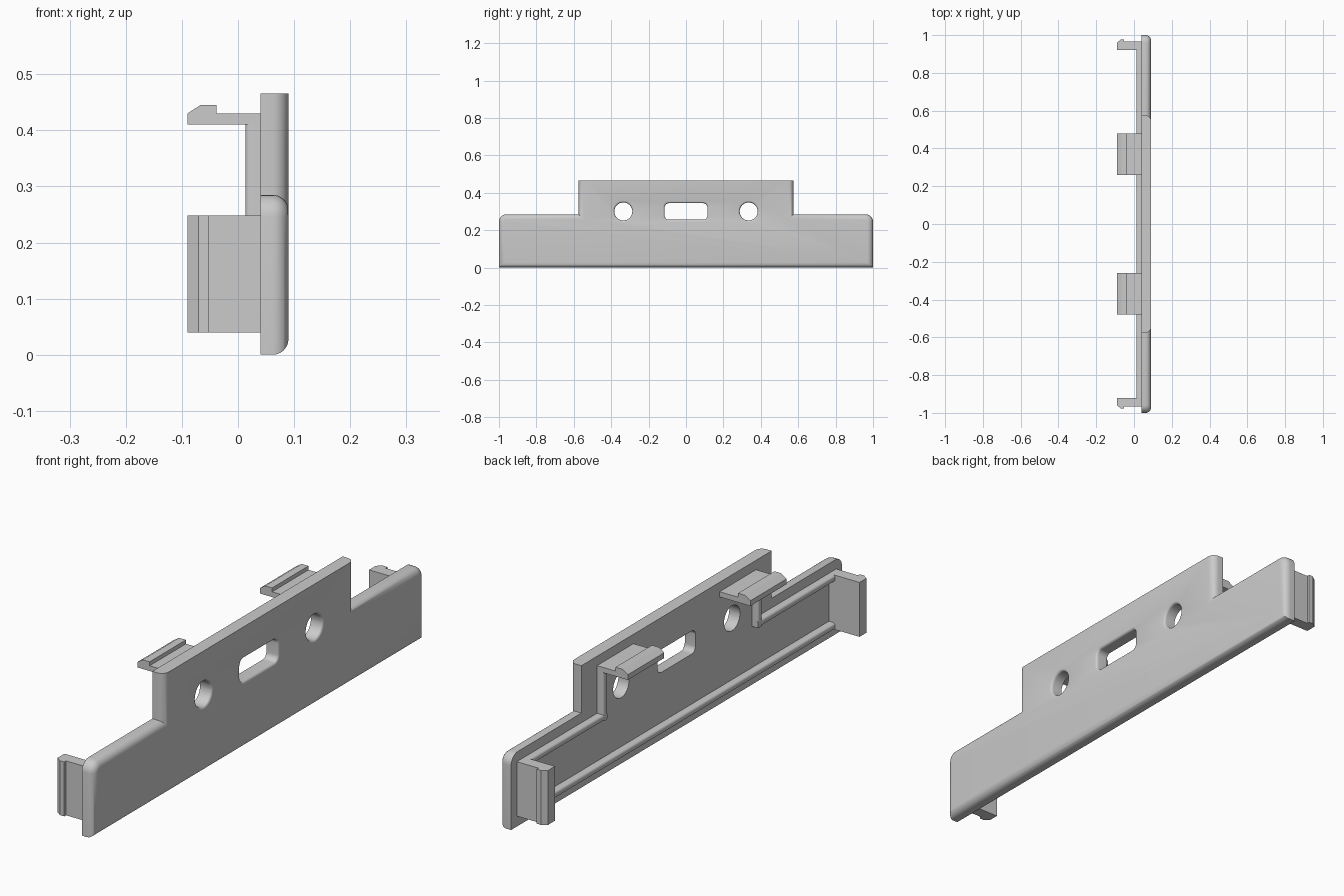
import bpy, bmesh
from math import sin, cos, pi, radians

if "Cube" in bpy.data.objects:
    bpy.data.objects.remove(bpy.data.objects["Cube"])

grey = bpy.data.materials.new("plain grey")
grey.use_nodes = True
grey.diffuse_color = (0.6, 0.6, 0.6, 1)
grey.node_tree.nodes["Principled BSDF"].inputs["Base Color"].default_value = (0.6, 0.6, 0.6, 1)

BACK, FACE = 0.04, 0.09      # plate thickness range in x
TOP, WING = 0.466, 0.285     # heights of the centre and the wings
MID = 0.575                  # half width of the raised centre
RIB = 0.013                  # x reached by the ribs


def loft(rings):
    """Closed bmesh through rings of equal point count."""
    bm = bmesh.new()
    loops = [[bm.verts.new(p) for p in ring] for ring in rings]
    for a, b in zip(loops, loops[1:]):
        for i in range(len(a)):
            j = (i + 1) % len(a)
            bm.faces.new((a[i], a[j], b[j], b[i]))
    bm.faces.new(loops[0])
    bm.faces.new(loops[-1])
    bmesh.ops.recalc_face_normals(bm, faces=bm.faces)
    return bm


def finish(name, bm):
    bmesh.ops.recalc_face_normals(bm, faces=bm.faces)
    mesh = bpy.data.meshes.new(name)
    bm.to_mesh(mesh)
    bm.free()
    mesh.materials.append(grey)
    ob = bpy.data.objects.new(name, mesh)
    bpy.context.collection.objects.link(ob)
    return ob


def smooth(ob):
    bpy.ops.object.select_all(action='DESELECT')
    ob.select_set(True)
    bpy.context.view_layer.objects.active = ob
    bpy.ops.object.shade_smooth_by_angle(angle=radians(35))


def near(a, b):
    return abs(a - b) < 1e-4


def round_edges(bm, rule, radius, segments):
    edges = [e for e in bm.edges if rule(*[v.co for v in e.verts])]
    bmesh.ops.bevel(bm, geom=edges, offset=radius, segments=segments,
                    profile=0.5, affect='EDGES', clamp_overlap=False)


# Stepped face plate with rounded wing corners and rounded front rim
half = [(1, 0), (1, WING), (MID, WING), (MID, TOP)]
outline = half + [(-y, z) for y, z in reversed(half)]
bm = loft([[(x, y, z) for y, z in outline] for x in (BACK, FACE)])
round_edges(bm, lambda a, b: near(abs(a.y), 1) and near(a.y, b.y)
            and near(a.z, WING) and near(b.z, WING), 0.04, 6)
round_edges(bm, lambda a, b: near(a.x, FACE) and near(b.x, FACE)
            and not (near(a.z, TOP) and near(b.z, TOP)), 0.028, 6)
plate = finish("face_plate", bm)


# Screw holes and slot, flared toward the front face
def hole_ring(x, y, z, hy, hz, r, grow):
    pts = []
    for k, (sy, sz) in enumerate([(1, 1), (-1, 1), (-1, -1), (1, -1)]):
        for i in range(9):
            a = (k + i / 8.01) * pi / 2
            pts.append((x, y + sy * (hy - r) + (r + grow) * cos(a),
                        z + sz * (hz - r) + (r + grow) * sin(a)))
    return pts


def cut_hole(y, hy, hz, r):
    f = 0.01
    steps = [(BACK - 0.02, 0)]
    steps += [(FACE - f + f * sin(t), f * (1 - cos(t)))
              for t in [i * pi / 8 for i in range(5)]]
    steps.append((FACE + 0.02, f))
    cutter = finish("hole_cutter", loft(
        [hole_ring(x, y, 0.3, hy, hz, r, g) for x, g in steps]))
    cutter.hide_render = True
    mod = plate.modifiers.new("hole", 'BOOLEAN')
    mod.operation, mod.solver, mod.object = 'DIFFERENCE', 'EXACT', cutter
    bpy.context.view_layer.objects.active = plate
    bpy.ops.object.modifier_apply(modifier=mod.name)
    bpy.data.objects.remove(cutter)


for y in (-0.335, 0.335):
    cut_hole(y, 0.048, 0.048, 0.0478)
cut_hole(0, 0.114, 0.044, 0.022)
smooth(plate)


# Ribs on the rear face, with softened rear edges
def rib(name, y0, y1, z0, z1):
    bm = loft([[(x, y0, z0), (x, y1, z0), (x, y1, z1), (x, y0, z1)]
               for x in (RIB, BACK)])
    axis = 1 if abs(y1 - y0) > z1 - z0 else 2
    round_edges(bm, lambda a, b: near(a.x, RIB) and near(b.x, RIB)
                and not near(a[axis], b[axis]), 0.009, 4)
    smooth(finish(name, bm))


rib("bottom_rib", -0.925, 0.925, 0.04, 0.065)

# Snap clip profiles: x, then distance outward
end_profile = [(BACK, 0.92), (-0.09, 0.92), (-0.09, 0.961), (-0.07, 0.976),
               (-0.052, 0.976), (-0.052, 0.965), (BACK, 0.965)]
top_profile = [(BACK, 0.41), (-0.09, 0.41), (-0.09, 0.43), (-0.067, 0.445),
               (-0.038, 0.445), (-0.038, 0.43), (BACK, 0.43)]

for side, s in (("left", 1), ("right", -1)):
    rib(side + "_wing_rib", s * 0.455, s * 0.925, 0.223, 0.248)
    rib(side + "_upright_rib", s * 0.455, s * 0.48, 0.223, 0.412)
    finish(side + "_end_clip", loft(
        [[(x, s * y, z) for x, y in end_profile] for z in (0.04, 0.248)]))
    finish(side + "_top_clip", loft(
        [[(x, s * y, z) for x, z in top_profile] for y in (0.26, 0.48)]))
